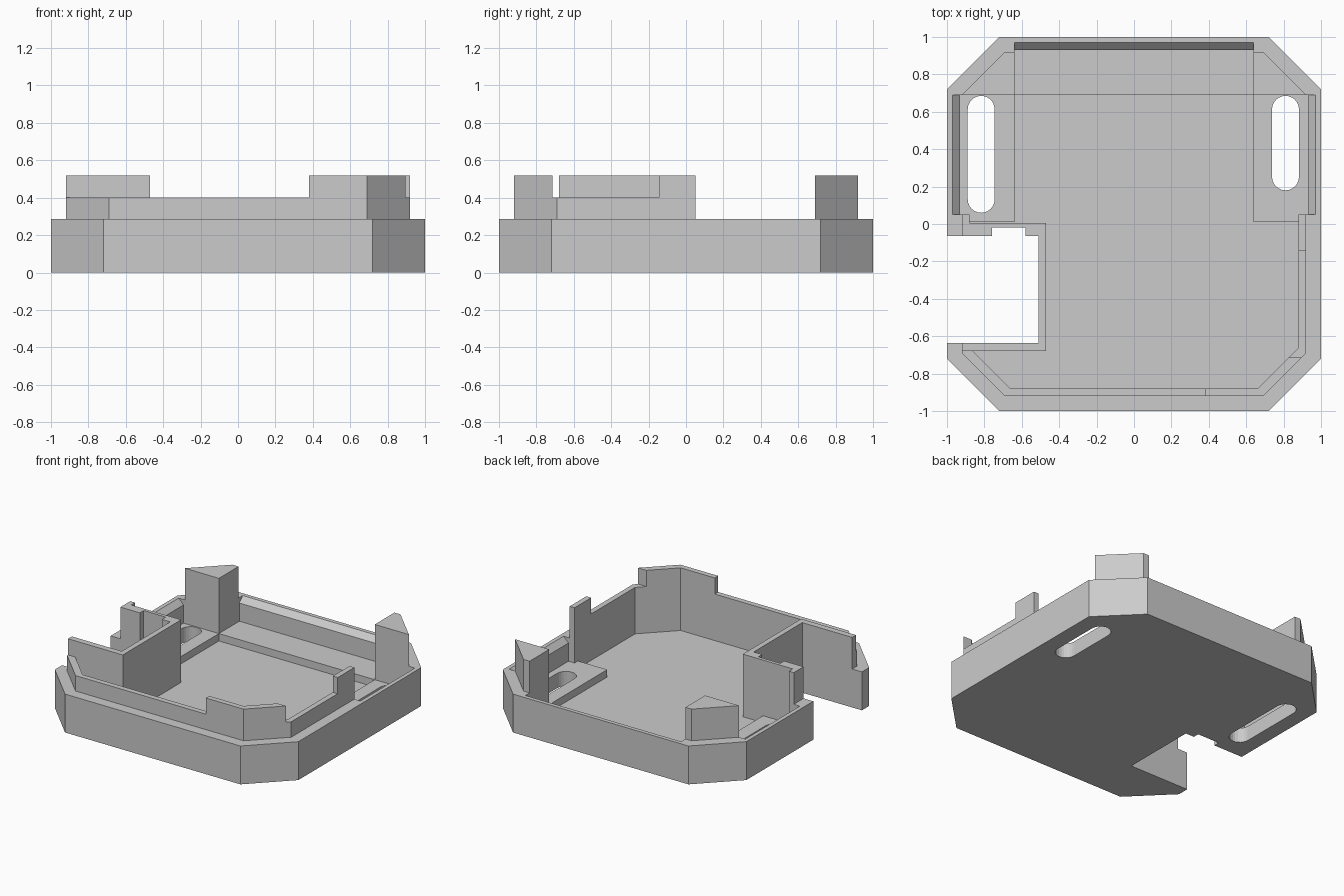
import bpy
import bmesh
import math

if "Cube" in bpy.data.objects:
    bpy.data.objects.remove(bpy.data.objects["Cube"], do_unlink=True)

grey = bpy.data.materials.new("light grey plastic")
grey.use_nodes = True
grey.diffuse_color = (0.6, 0.6, 0.6, 1)
grey.node_tree.nodes["Principled BSDF"].inputs["Base Color"].default_value = (0.6, 0.6, 0.6, 1)


def prism(name, outline, low, high, axis="z"):
    """Extrude an outline: (x, y) along z, (y, z) along x, or (x, z) along y."""
    place = {"z": lambda a, b: (a, b, low),
             "x": lambda a, b: (low, a, b),
             "y": lambda a, b: (a, low, b)}[axis]
    move = {"z": (0, 0, 1), "x": (1, 0, 0), "y": (0, 1, 0)}[axis]
    bm = bmesh.new()
    face = bm.faces.new([bm.verts.new(place(a, b)) for a, b in outline])
    out = bmesh.ops.extrude_face_region(bm, geom=[face])
    verts = [v for v in out["geom"] if isinstance(v, bmesh.types.BMVert)]
    bmesh.ops.translate(bm, verts=verts, vec=[c * (high - low) for c in move])
    bmesh.ops.recalc_face_normals(bm, faces=bm.faces)
    mesh = bpy.data.meshes.new(name)
    bm.to_mesh(mesh)
    bm.free()
    mesh.materials.append(grey)
    obj = bpy.data.objects.new(name, mesh)
    bpy.context.collection.objects.link(obj)
    return obj


def box(x0, x1, y0, y1):
    return [(x0, y0), (x1, y0), (x1, y1), (x0, y1)]


def mirrored(half):
    """Complete a right-hand outline with its left-hand reflection."""
    return half + [(-x, y) for x, y in reversed(half)]


def slot(x, y0, y1, r):
    arc = [math.pi * i / 12 for i in range(13)]
    return ([(x + r * math.cos(a), y1 - r + r * math.sin(a)) for a in arc]
            + [(x - r * math.cos(a), y0 + r - r * math.sin(a)) for a in arc])


def carve(target, cutters):
    for cutter in cutters:
        cutter.hide_render = True
        mod = target.modifiers.new("cut", "BOOLEAN")
        mod.operation = "DIFFERENCE"
        mod.solver = "EXACT"
        mod.object = cutter
    bpy.context.view_layer.update()
    graph = bpy.context.evaluated_depsgraph_get()
    mesh = bpy.data.meshes.new_from_object(target.evaluated_get(graph))
    target.modifiers.clear()
    target.data = mesh


RIM, LIP, TOP = 0.285, 0.4, 0.52
FLOOR, SHELF = 0.055, 0.11

# Tray body with chamfered corners
body = prism("tray_body", mirrored([(0.72, -1), (1, -0.72), (1, 0.72), (0.72, 1)]), 0, RIM)

# Recesses: main floor, shelves at the back and sides
floor_cut = prism("floor_cutter", mirrored(
    [(0.66, -0.88), (0.88, -0.66), (0.88, 0.01), (0.64, 0.01), (0.64, 0.69)]), FLOOR, 0.7)
shelf_cut = prism("shelf_cutter", mirrored(
    [(0.88, -0.02), (0.88, 0.05), (0.93, 0.05), (0.93, 0.69), (0.64, 0.69), (0.64, 0.93)]),
    SHELF, 0.7)

# Sloped inner edges of the rim
slopes = [prism("back_slope_cutter",
                [(0.9, 0.215), (0.99, 0.305), (0.9, 0.305)], -0.64, 0.64, "x")]
for s in (-1, 1):
    slopes.append(prism("side_slope_cutter",
                        [(s * 0.9, 0.215), (s * 0.99, 0.305), (s * 0.9, 0.305)],
                        0.05, 0.69, "y"))

# Mounting slots and the notched side opening
slots = [prism("right_slot_cutter", slot(-0.817, 0.06, 0.685, 0.072), -0.1, 0.7),
         prism("left_slot_cutter", slot(0.81, 0.18, 0.685, 0.072), -0.1, 0.7)]
opening = prism("opening_cutter", [
    (-1.1, -0.635), (-0.51, -0.635), (-0.51, -0.065), (-0.58, -0.065), (-0.58, -0.02),
    (-0.76, -0.02), (-0.76, -0.065), (-1.1, -0.065)], -0.1, 0.7)

carve(body, [floor_cut, shelf_cut] + slopes + slots + [opening])

# Wall around the side opening
wall = prism("opening_wall", [
    (-0.92, -0.68), (-0.47, -0.68), (-0.47, 0.005), (-0.88, 0.005), (-0.88, 0.05),
    (-0.92, 0.05)], FLOOR, TOP)
carve(wall, [opening])

for cutter in [floor_cut, shelf_cut, opening] + slopes + slots:
    bpy.data.objects.remove(cutter, do_unlink=True)

# Raised lip round the front
prism("front_lip", [
    (-0.92, -0.64), (-0.92, -0.69), (-0.69, -0.92), (0.69, -0.92), (0.92, -0.69), (0.92, 0.05),
    (0.88, 0.05), (0.88, -0.66), (0.66, -0.88), (-0.66, -0.88), (-0.88, -0.66),
    (-0.88, -0.64)], RIM, LIP)
prism("front_corner_guard", [
    (0.38, -0.92), (0.69, -0.92), (0.895, -0.715), (0.825, -0.715), (0.66, -0.88),
    (0.38, -0.88)], LIP, TOP)
prism("side_tab", box(0.88, 0.92, -0.145, 0.05), LIP, TOP)

# Back corner posts
for side, s in (("left", 1), ("right", -1)):
    prism("back_" + side + "_post",
          [(s * 0.92, 0.69), (s * 0.64, 0.69), (s * 0.64, 0.92), (s * 0.69, 0.92)], RIM, TOP)
